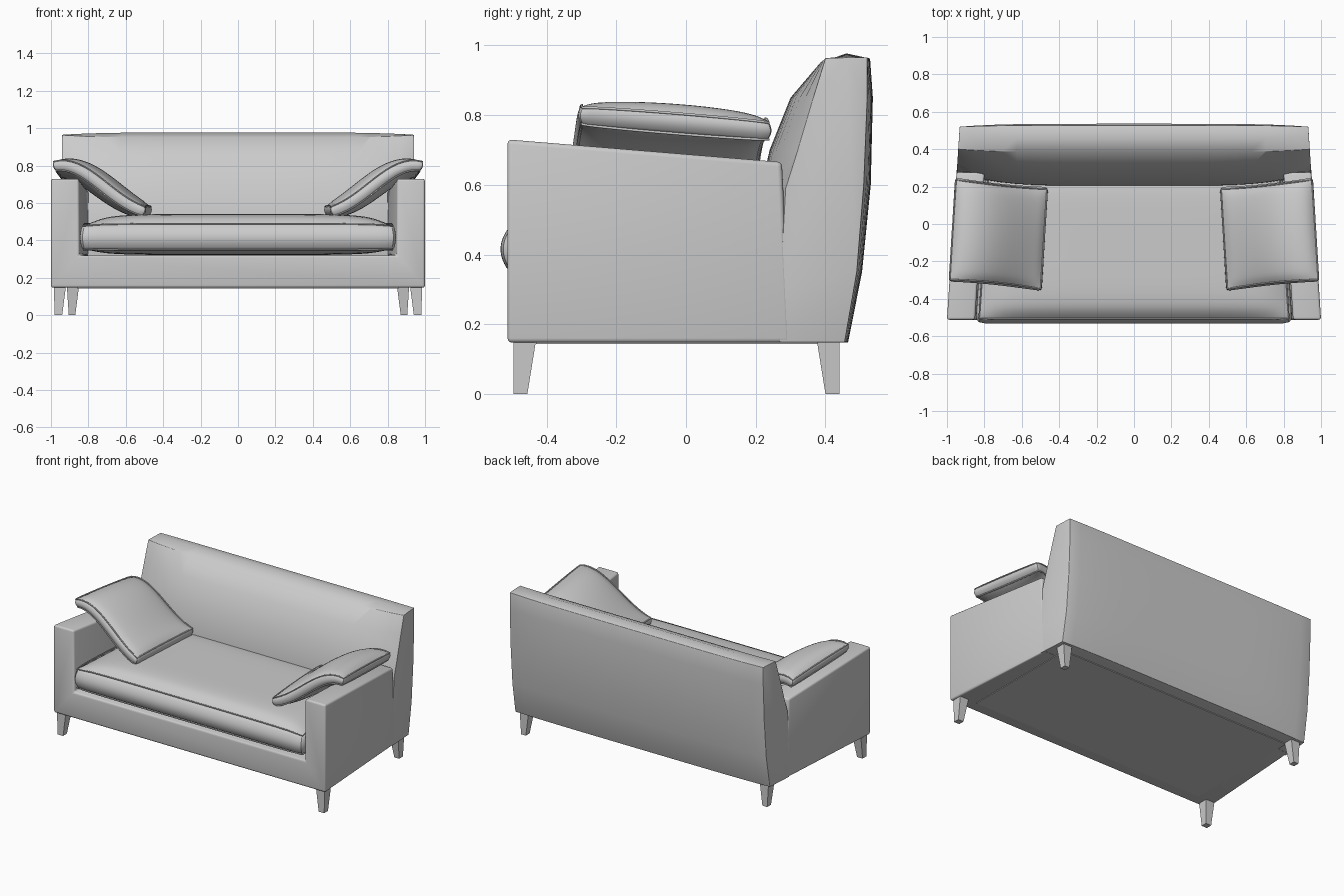
import bpy, bmesh, math
from mathutils import Vector

if "Cube" in bpy.data.objects:
    bpy.data.objects.remove(bpy.data.objects["Cube"])


def side_x(y):
    """Outer half width: the sofa narrows towards the back."""
    return 1.0 - 0.065 * (y + 0.51)


def finish(name, bm, angle=40, subsurf=0):
    bmesh.ops.recalc_face_normals(bm, faces=bm.faces)
    me = bpy.data.meshes.new(name)
    bm.to_mesh(me)
    bm.free()
    ob = bpy.data.objects.new(name, me)
    bpy.context.collection.objects.link(ob)
    if subsurf:
        ob.modifiers.new("Subdivision", 'SUBSURF').levels = subsurf
        ob.modifiers["Subdivision"].render_levels = subsurf
    bpy.ops.object.select_all(action='DESELECT')
    ob.select_set(True)
    bpy.context.view_layer.objects.active = ob
    bpy.ops.object.shade_smooth_by_angle(angle=math.radians(angle))
    return ob


def loft(rings):
    """Closed loft through equal-length rings of points, with end caps."""
    bm = bmesh.new()
    vs = [[bm.verts.new(p) for p in r] for r in rings]
    n = len(rings[0])
    for a, b in zip(vs, vs[1:]):
        for i in range(n):
            j = (i + 1) % n
            bm.faces.new((a[i], a[j], b[j], b[i]))
    bm.faces.new(vs[0])
    bm.faces.new(vs[-1])
    bmesh.ops.recalc_face_normals(bm, faces=bm.faces)
    return bm


def bevel(bm, width, keep):
    edges = [e for e in bm.edges if e.calc_face_angle(0) > 0.7 and keep(e.verts)]
    bmesh.ops.bevel(bm, geom=edges, offset=width, segments=3, profile=0.5,
                    affect='EDGES', clamp_overlap=True)


def cushion(name, shape):
    """Subdivided cube bent by shape(u, v, w), with piping along both rims."""
    bm = bmesh.new()
    bmesh.ops.create_cube(bm, size=2)
    bmesh.ops.subdivide_edges(bm, edges=bm.edges[:], cuts=17, use_grid_fill=True)
    for v in bm.verts:
        v.co = shape(*v.co)
    finish(name, bm, 60, 1)
    cu = bpy.data.curves.new(name + "_piping", 'CURVE')
    cu.dimensions = '3D'
    cu.bevel_depth = 0.004
    cu.bevel_resolution = 1
    n = 16
    run = [-1 + 2 * i / n for i in range(n)]
    rim = ([(t, -1) for t in run] + [(1, t) for t in run]
           + [(-t, 1) for t in run] + [(-1, -t) for t in run])
    for w in (-1, 1):
        sp = cu.splines.new('POLY')
        sp.points.add(len(rim) - 1)
        sp.use_cyclic_u = True
        for p, (u, v) in zip(sp.points, rim):
            p.co = (*shape(u * 0.99, v * 0.99, w), 1)
    bpy.context.collection.objects.link(bpy.data.objects.new(name + "_piping", cu))


# Base and arms: one U-shaped frame, narrowing and sloping down to the back
def frame_ring(y_top, y_low, z_top):
    o, i, lo, li = side_x(y_top), side_x(y_top) - 0.15, side_x(y_low), side_x(y_low) - 0.15
    half = [(lo, y_low, 0.147), (o, y_top, z_top), (i, y_top, z_top), (li, y_low, 0.32)]
    return half + [(-x, y, z) for x, y, z in reversed(half)]


bm = loft([frame_ring(-0.512, -0.512, 0.73), frame_ring(0.275, 0.30, 0.665)])
bevel(bm, 0.013, lambda vs: any(v.co.z > 0.6 or v.co.y < -0.4 for v in vs))
finish("base_and_arms", bm)

# Backrest: side profile blended into a fuller middle profile (y, z)
side = [(0.455, 0.148), (0.49, 0.35), (0.51, 0.6), (0.52, 0.85), (0.52, 0.965), (0.46, 0.965),
        (0.40, 0.963), (0.365, 0.85), (0.32, 0.70), (0.286, 0.59), (0.27, 0.3), (0.27, 0.148)]
middle = [(0.465, 0.148), (0.505, 0.35), (0.53, 0.6), (0.536, 0.85), (0.528, 0.962), (0.46, 0.977),
          (0.385, 0.95), (0.30, 0.85), (0.24, 0.70), (0.205, 0.55), (0.20, 0.3), (0.27, 0.148)]
rings = []
for k in range(25):
    t = -1 + k / 12
    b = 1 - abs(t) ** 5
    ring = []
    for (y0, z0), (y1, z1) in zip(side, middle):
        y, z = y0 + (y1 - y0) * b, z0 + (z1 - z0) * b
        ring.append((t * (side_x(y0) - 0.001), y, z))
    rings.append(ring)
bm = loft(rings)
bevel(bm, 0.012, lambda vs: any(v.co.y > 0.33 for v in vs))
finish("backrest", bm, 50)


# Seat cushion
def seat_shape(u, v, w):
    f = max(0, (1 - abs(u) ** 6) * (1 - abs(v) ** 6)) ** 0.55
    puff = 0.022 * (1 - w * w)
    y = -0.105 + v * (0.405 + puff)
    x = u * (side_x(y) - 0.163 + puff * 0.4)
    z = 0.415 + w * 0.06 + (0.066 * w * f if w > 0 else 0.033 * w * f)
    return Vector((x, y, z))


cushion("seat_cushion", seat_shape)

# Two loose pillows draped from the arms down to the seat
P = [Vector(p) for p in ((-0.965, 0.775), (-0.80, 0.82), (-0.67, 0.60), (-0.485, 0.555))]


def pillow_shape(sign):
    def shape(u, v, w):
        s = (u + 1) / 2
        r = 1 - s
        m = P[0] * r**3 + P[1] * 3*r*r*s + P[2] * 3*r*s*s + P[3] * s**3
        d = ((P[1] - P[0]) * r*r + (P[2] - P[1]) * 2*r*s + (P[3] - P[2]) * s*s).normalized()
        f = max(0, (1 - u * u) * (1 - v * v)) ** 0.5
        h = w * (0.024 + 0.044 * f)
        m = m + Vector((-d.y, d.x)) * h
        m.x += d.x * 0.008 * u * (1 - w * w)
        y = -0.03 - 0.05 * s + v * (0.27 - 0.008 * (1 - u * u) + 0.008 * (1 - w * w))
        return Vector((-sign * (m.x + 0.017 * v), y, m.y - 0.022 * v * r))
    return shape


for label, sign in (("left", -1), ("right", 1)):
    cushion(label + "_pillow", pillow_shape(sign))


# Tapered legs: (x0, x1, y0, y1) at the floor and at the top
def rect(x0, x1, y0, y1, z, s=1):
    return [(s * x, y, z) for x, y in ((x0, y0), (x1, y0), (x1, y1), (x0, y1))]


legs = {"front_leg": ((0.94, 0.98, -0.495, -0.455), (0.92, 0.985, -0.495, -0.43)),
        "back_leg": ((0.87, 0.905, 0.40, 0.44), (0.85, 0.915, 0.375, 0.44))}
for name, (low, top) in legs.items():
    for label, s in (("left_", -1), ("right_", 1)):
        finish(label + name, loft([rect(*low, 0, s), rect(*top, 0.155, s)]), 20)

# Dust cover under the base
finish("underside_panel", loft([rect(-0.86, 0.86, -0.43, 0.38, 0.143),
                                rect(-0.86, 0.86, -0.43, 0.38, 0.16)]), 20)
